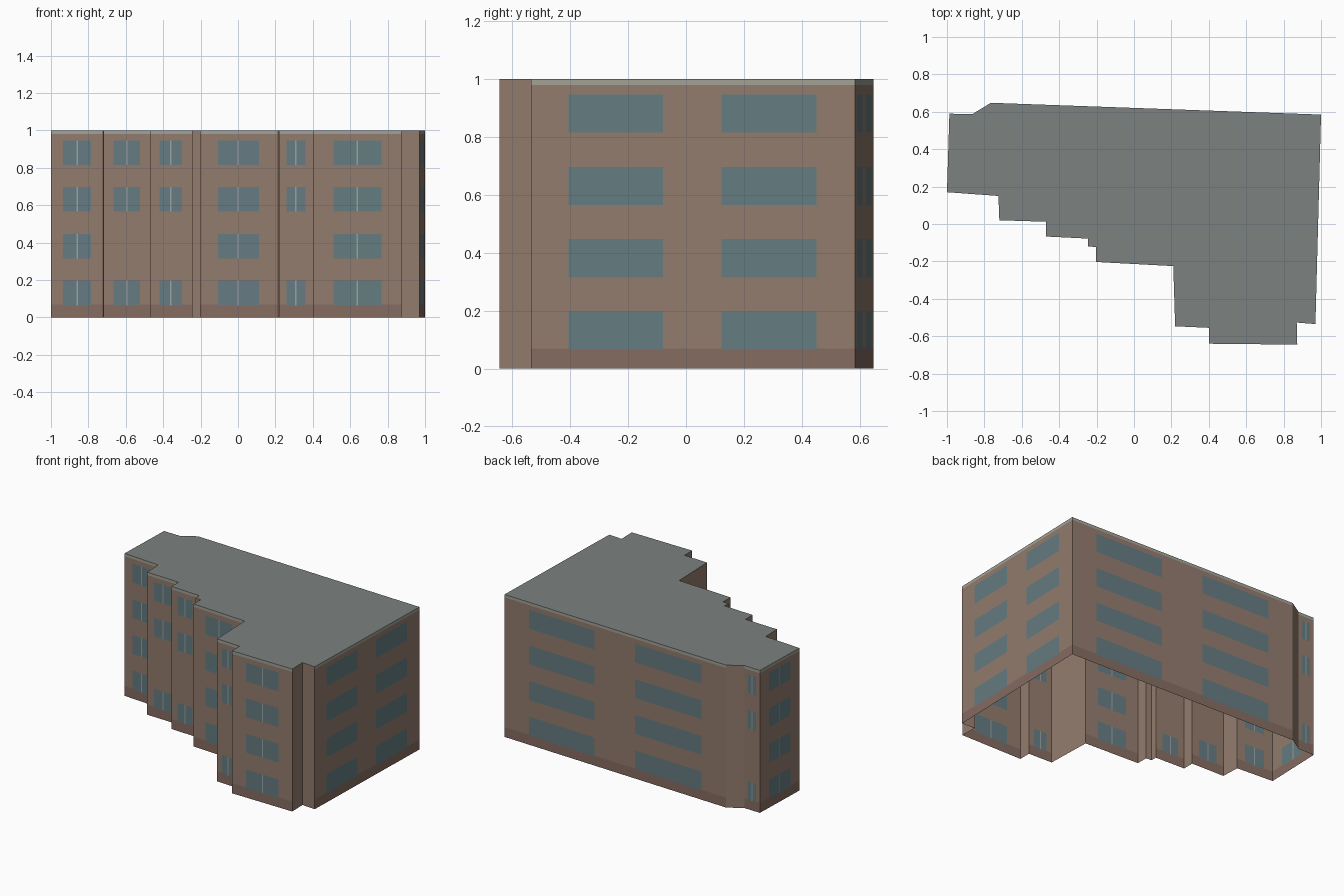
import bpy, bmesh
from mathutils import Vector

if "Cube" in bpy.data.objects:
    bpy.data.objects.remove(bpy.data.objects["Cube"])

H, BASE, CORNICE = 1.0, 0.07, 0.98
FLOOR_Z = [(0.065 + 0.25 * i, 0.197 + 0.25 * i) for i in range(4)]
ALL, SKIP = (0, 1, 2, 3), (0, 2, 3)      # storeys with windows
MULLION = 0.004                          # half width

# Each facade: start corner, window spans along the wall (0..1), storeys, mullion, trim bands
FACADES = [
    ((-1.0, 0.17), [(0.235, 0.78)], ALL, True, True),
    ((-0.725, 0.15), [], ALL, False, False),
    ((-0.72, 0.02), [(0.22, 0.78)], SKIP, True, True),
    ((-0.47, 0.012), [], ALL, False, False),
    ((-0.47, -0.067), [(0.22, 0.76)], SKIP, True, True),
    ((-0.245, -0.078), [], ALL, False, False),
    ((-0.245, -0.12), [], ALL, False, False),
    ((-0.203, -0.123), [], ALL, False, False),
    ((-0.203, -0.203), [(0.23, 0.765)], ALL, True, True),
    ((0.21, -0.225), [], ALL, False, False),
    ((0.22, -0.547), [(0.22, 0.78)], SKIP, True, True),
    ((0.40, -0.555), [], ALL, False, False),
    ((0.40, -0.64), [(0.235, 0.775)], ALL, True, True),
    ((0.873, -0.645), [], ALL, False, False),
    ((0.87, -0.527), [], ALL, False, False),
    ((0.97, -0.535), [(0.115, 0.407), (0.587, 0.88)], ALL, False, True),
    ((1.0, 0.585), [(0.11, 0.407), (0.59, 0.89)], ALL, False, True),
    ((-0.765, 0.648), [], ALL, False, False),
    ((-0.865, 0.587), [(0.22, 0.76)], SKIP, True, True),
    ((-0.987, 0.59), [(0.235, 0.775)], ALL, True, True),
]

COLORS = {
    "brick_walls": (0.29, 0.20, 0.155),
    "plinth_band": (0.235, 0.15, 0.12),
    "cornice_band": (0.36, 0.36, 0.31),
    "window_panes": (0.13, 0.20, 0.22),
    "window_mullions": (0.32, 0.36, 0.36),
    "roof": (0.20, 0.22, 0.21),
}
parts = {name: bmesh.new() for name in COLORS}


def add_face(part, points):
    bm = parts[part]
    bm.faces.new([bm.verts.new(p) for p in points])


def cell_part(u, z, windows, storeys, half, banded):
    """Which part covers the wall at position u and height z."""
    for a, b in windows:
        if a < u < b and any(FLOOR_Z[s][0] < z < FLOOR_Z[s][1] for s in storeys):
            return "window_mullions" if abs(u - (a + b) / 2) < half else "window_panes"
    if banded and z < BASE:
        return "plinth_band"
    if banded and z > CORNICE:
        return "cornice_band"
    return "brick_walls"


# Facades: every wall is cut into a grid and each cell goes to its part
for i, (p, windows, storeys, mullion, banded) in enumerate(FACADES):
    a, b = Vector(p), Vector(FACADES[(i + 1) % len(FACADES)][0])
    half = MULLION / (b - a).length if mullion else 0
    us, zs = {0.0, 1.0}, {0.0, H}
    if banded:
        zs |= {BASE, CORNICE}
    for w in windows:
        us |= set(w)
        zs |= {z for s in storeys for z in FLOOR_Z[s]}
        if mullion:
            mid = sum(w) / 2
            us |= {mid - half, mid + half}
    us, zs = sorted(us), sorted(zs)
    for u0, u1 in zip(us, us[1:]):
        q0, q1 = a.lerp(b, u0), a.lerp(b, u1)
        for z0, z1 in zip(zs, zs[1:]):
            part = cell_part((u0 + u1) / 2, (z0 + z1) / 2, windows, storeys, half, banded)
            add_face(part, [(*q0, z0), (*q1, z0), (*q1, z1), (*q0, z1)])

# Flat roof over the footprint; the shell stays open below
add_face("roof", [(*f[0], H) for f in FACADES])

# Objects and materials
for name, bm in parts.items():
    bmesh.ops.remove_doubles(bm, verts=bm.verts, dist=1e-5)
    mesh = bpy.data.meshes.new(name)
    bm.to_mesh(mesh)
    bm.free()
    mat = bpy.data.materials.new(name + "_color")
    mat.diffuse_color = (*COLORS[name], 1)
    mat.use_nodes = True
    mat.node_tree.nodes["Principled BSDF"].inputs["Base Color"].default_value = mat.diffuse_color
    mesh.materials.append(mat)
    bpy.context.collection.objects.link(bpy.data.objects.new(name, mesh))
